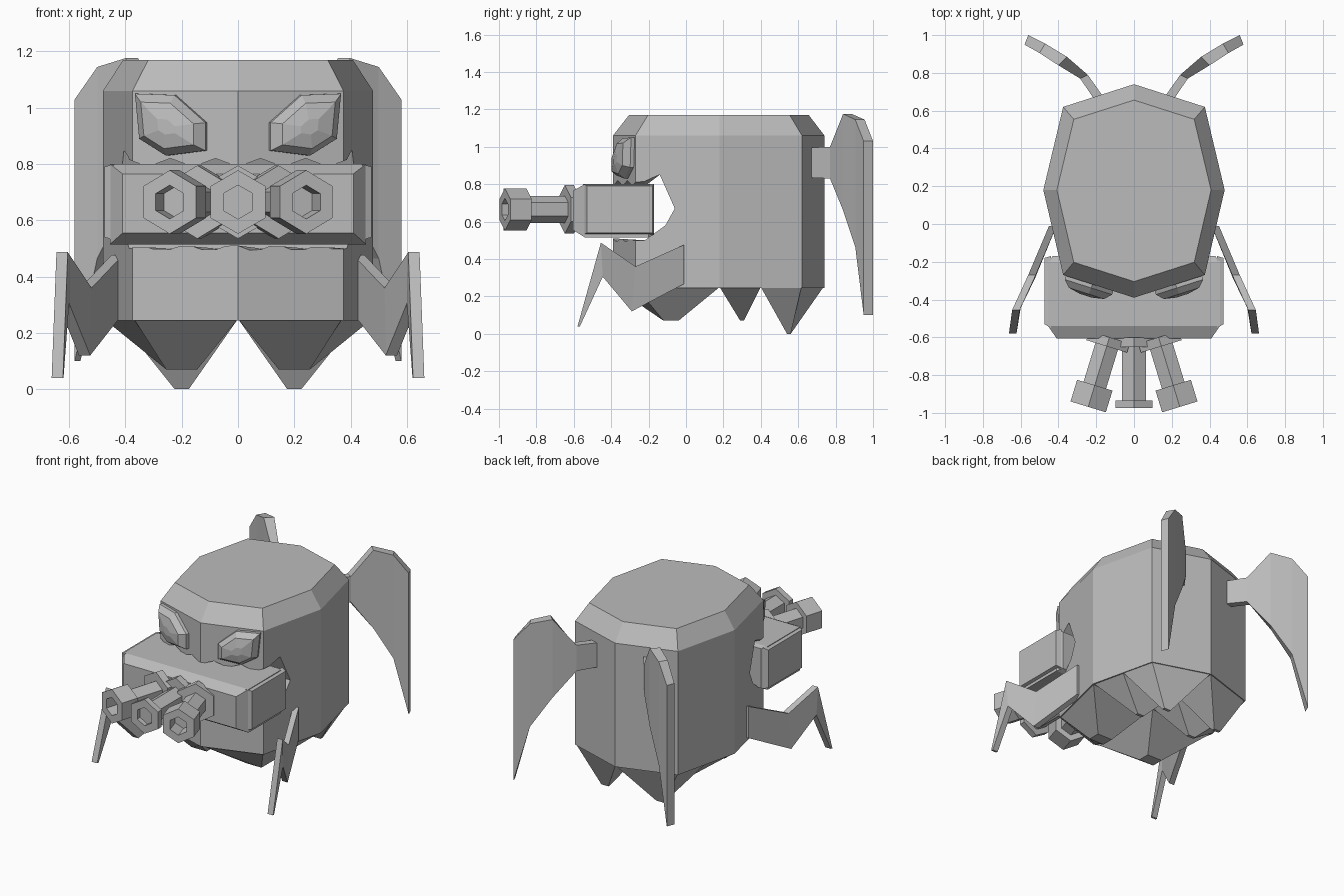
import bpy, bmesh, math
from mathutils import Vector

cube = bpy.data.objects.get("Cube")
if cube:
    bpy.data.objects.remove(cube, do_unlink=True)

grey = bpy.data.materials.new("plain_grey")
grey.use_nodes = True
grey.diffuse_color = (0.5, 0.5, 0.5, 1)
grey.node_tree.nodes["Principled BSDF"].inputs["Base Color"].default_value = (0.5, 0.5, 0.5, 1)


def loft(name, rings, side=1):
    """Join equal rings of points into a closed solid; side=-1 mirrors in x."""
    bm = bmesh.new()
    loops = [[bm.verts.new((p[0] * side, p[1], p[2])) for p in ring] for ring in rings]
    n = len(loops[0])
    for a, b in zip(loops, loops[1:]):
        for i in range(n):
            j = (i + 1) % n
            bm.faces.new((a[i], a[j], b[j], b[i]))
    bm.faces.new(loops[0])
    bm.faces.new(loops[-1])
    bmesh.ops.recalc_face_normals(bm, faces=bm.faces)
    mesh = bpy.data.meshes.new(name)
    bm.to_mesh(mesh)
    bm.free()
    mesh.materials.append(grey)
    obj = bpy.data.objects.new(name, mesh)
    bpy.context.collection.objects.link(obj)
    return obj


def rect_y(hx, z0, z1, y):
    return [(-hx, y, z0), (hx, y, z0), (hx, y, z1), (-hx, y, z1)]


def plate(name, sections, side):
    """Bent plate: each section is outer xy, inner xy, top z, bottom z."""
    rings = [[(*o, t), (*i, t), (*i, b), (*o, b)] for o, i, t, b in sections]
    return loft(name, rings, side)


# Body: eight-sided drum with a chamfered top
half = [(0, -.39), (.375, -.27), (.48, .18), (.375, .62), (0, .74)]
plan = half + [(-x, y) for x, y in reversed(half[1:-1])]


def body_ring(scale, z):
    return [(x * scale, .18 + (y - .18) * scale, z) for x, y in plan]


body = loft("body", [body_ring(1, .245), body_ring(1, 1.06), body_ring(.85, 1.17)])

# Mouth: jagged opening cut through the front of the body
rings = []
for k in range(-8, 9):
    j = .03 if k % 2 else 0
    x = k * .08
    rings.append([(x, -.55, .79 + j), (x, -.22, .79 + j), (x, -.14, .85), (x, -.06, .67),
                  (x, -.11, .58), (x, -.22, .5), (x, -.55, .52 - j)])
cutter = loft("mouth_cutter", rings)
cutter.hide_render = True
mod = body.modifiers.new("mouth", 'BOOLEAN')
mod.operation = 'DIFFERENCE'
mod.solver = 'EXACT'
mod.object = cutter
bpy.context.view_layer.objects.active = body
bpy.ops.object.modifier_apply(modifier="mouth")
bpy.data.objects.remove(cutter, do_unlink=True)

# Launcher block with bevelled front and side panels
loft("launcher_block", [rect_y(.43, .53, .79, -.17), rect_y(.455, .515, .8, -.2),
                        rect_y(.455, .515, .8, -.54), rect_y(.41, .555, .765, -.605)])


def barrel(name, x, y, angle, profile):
    """Six-sided turned solid; profile is distance and radius pairs."""
    d = Vector((math.sin(angle), -math.cos(angle), 0))
    s = Vector((math.cos(angle), math.sin(angle), 0))
    rings = []
    for dist, r in profile:
        c = Vector((x, y, .665)) + d * dist
        rings.append([c + s * (r * math.sin(k * math.pi / 3))
                      + Vector((0, 0, r * math.cos(k * math.pi / 3))) for k in range(6)])
    loft(name, rings)


def barrel_profile(length, muzzle, depth):
    return [(0, .13), (.05, .13), (.05, .072), (length - muzzle, .072), (length - muzzle, .113),
            (length, .113), (length, .06), (length - depth, .06)]


barrel("centre_barrel", 0, -.6, 0, barrel_profile(.375, .04, .03))

for side, label in ((1, "left"), (-1, "right")):
    barrel(label + "_barrel", side * .13, -.6, side * math.radians(17),
           barrel_profile(.385, .12, .1))

    # Raised panel on the launcher flank
    loft(label + "_launcher_panel",
         [[(.44, -.55, .53), (.44, -.17, .53), (.44, -.17, .8), (.44, -.55, .8)],
          [(.475, -.53, .54), (.475, -.18, .54), (.475, -.18, .79), (.475, -.53, .79)]], side)

    # Eye: faceted dome on the slanted front face
    outline = [(.36, 1.05), (.22, 1.045), (.11, .947), (.11, .848), (.25, .83), (.345, .89)]
    outline = outline[::-1]
    cx, cz = .235, .93
    out = Vector((.305, -.952, 0))
    rings = []
    for scale, lift in ((1, -.02), (1, .02), (.75, .055), (.25, .068)):
        ring = []
        for x, z in outline:
            px = cx + (x - cx) * scale
            ring.append(Vector((px, -.39 + .32 * px, cz + (z - cz) * scale)) + out * lift)
        rings.append(ring)
    loft(label + "_eye", rings, side)

    # Hanging points under the body
    def point(name, base, tip):
        loft(label + name, [[(x, y, .25) for x, y in base], tip], side)

    point("_front_point", [(0, -.385), (.37, -.268), (.477, .18), (0, .18)],
          [(.145, -.12, .07), (.255, -.12, .07), (.255, -.04, .07), (.145, -.04, .07)])
    point("_middle_point", [(0, .18), (.477, .18), (.425, .4), (0, .4)],
          [(.18, .29, .07), (.23, .29, .07), (.23, .31, .07), (.18, .31, .07)])
    point("_rear_point", [(0, .4), (.425, .4), (.372, .617), (0, .735)],
          [(.175, .54, 0), (.225, .54, 0), (.225, .56, 0), (.175, .56, 0)])

    # Claw arm: upper arm, forearm and pointed tip
    arm = [((.45, -.01, .476), (.45, -.01, .267)), ((.56, -.27, .36), (.565, -.29, .12)),
           ((.645, -.455, .487), (.64, -.445, .305)), ((.662, -.58, .04), (.66, -.567, .04))]
    rings = [[t, (t[0] - .04, *t[1:]), (b[0] - .04, *b[1:]), b] for t, b in arm]
    loft(label + "_claw_arm", rings, side)

    # Rear wing: strut widening into a long swept blade
    plate(label + "_wing", [
        ((.21, .66), (.16, .67), .995, .835),
        ((.285, .77), (.245, .79), 1.0, .83),
        ((.40, .84), (.355, .885), 1.176, .66),
        ((.50, .905), (.47, .955), 1.145, .465),
        ((.58, .95), (.56, 1.0), 1.03, .10)], side)
